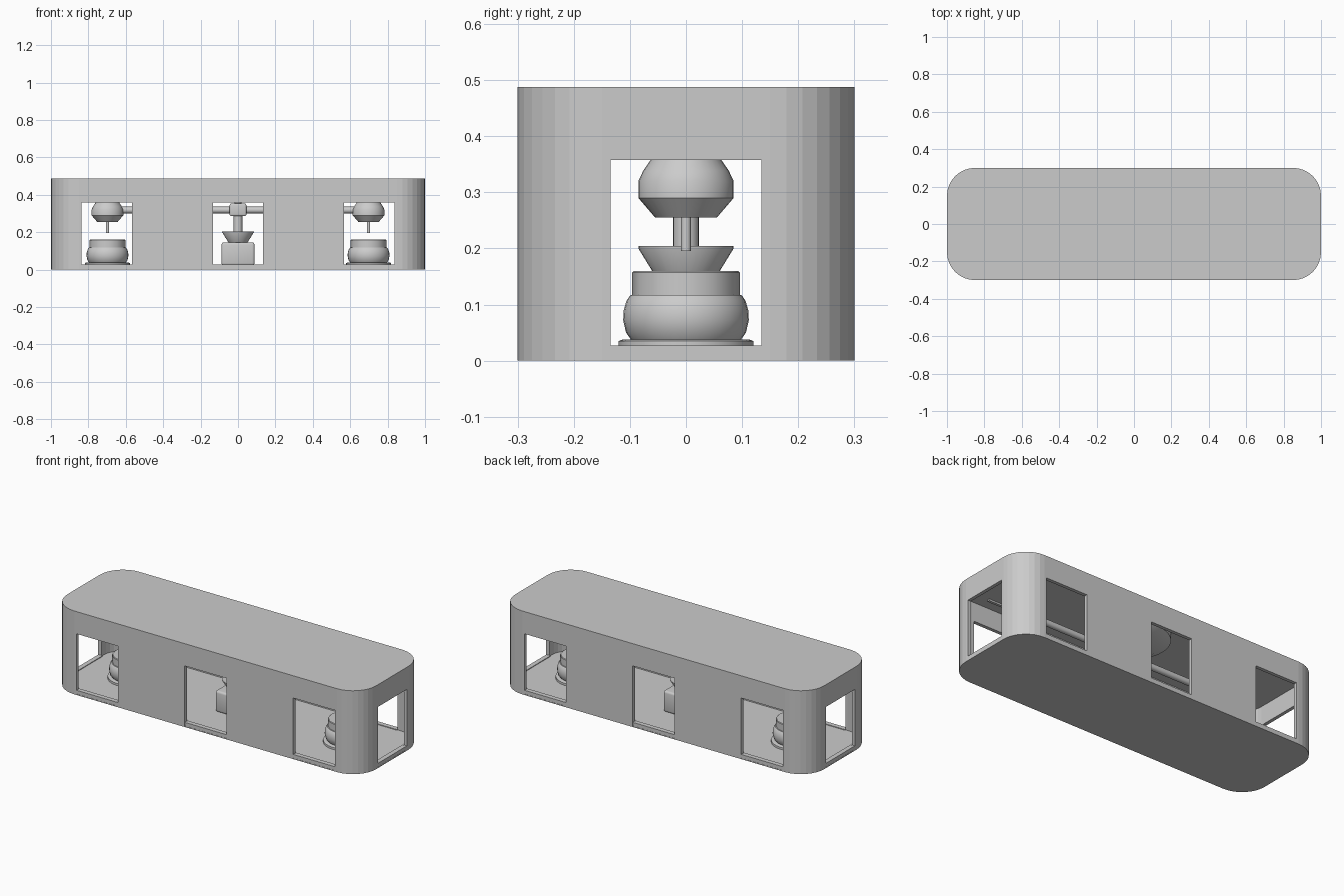
import bpy, bmesh, math
from math import sin, cos, pi

if "Cube" in bpy.data.objects:
    bpy.data.objects.remove(bpy.data.objects["Cube"])


def finish(name, bm, smooth=True):
    bmesh.ops.recalc_face_normals(bm, faces=bm.faces)
    me = bpy.data.meshes.new(name)
    bm.to_mesh(me)
    bm.free()
    ob = bpy.data.objects.new(name, me)
    bpy.context.collection.objects.link(ob)
    if smooth:
        bpy.ops.object.select_all(action='DESELECT')
        ob.select_set(True)
        bpy.context.view_layer.objects.active = ob
        bpy.ops.object.shade_smooth_by_angle(angle=math.radians(32))
    return ob


def box(name, x0, x1, y0, y1, z0, z1, bevel=0):
    bm = bmesh.new()
    bmesh.ops.create_cube(bm, size=1)
    for v in bm.verts:
        v.co = ((x0 + x1) / 2 + v.co.x * (x1 - x0),
                (y0 + y1) / 2 + v.co.y * (y1 - y0),
                (z0 + z1) / 2 + v.co.z * (z1 - z0))
    if bevel:
        bmesh.ops.bevel(bm, geom=bm.edges[:], offset=bevel, segments=3,
                        profile=0.5, affect='EDGES')
    return finish(name, bm, bevel > 0)


def rounded_slab(name, hx, hy, r, z0, z1, seg=8):
    bm = bmesh.new()
    pts = []
    for k, (sx, sy) in enumerate([(1, 1), (-1, 1), (-1, -1), (1, -1)]):
        for i in range(seg + 1):
            a = (k + i / seg) * pi / 2
            pts.append((sx * (hx - r) + r * cos(a), sy * (hy - r) + r * sin(a)))
    face = bm.faces.new([bm.verts.new((x, y, z0)) for x, y in pts])
    ext = bmesh.ops.extrude_face_region(bm, geom=[face], use_keep_orig=True)
    for v in ext['geom']:
        if isinstance(v, bmesh.types.BMVert):
            v.co.z = z1
    return finish(name, bm, False)


def lathe(name, x, profile, n=32):
    bm = bmesh.new()
    rings = [[bm.verts.new((x + r * cos(2 * pi * i / n), r * sin(2 * pi * i / n), z))
              for i in range(n)] for r, z in profile]
    for a, b in zip(rings, rings[1:]):
        for i in range(n):
            bm.faces.new((a[i], a[(i + 1) % n], b[(i + 1) % n], b[i]))
    bm.faces.new(rings[0])
    bm.faces.new(rings[-1])
    return finish(name, bm)


def cut(target, cutter):
    m = target.modifiers.new("cut", 'BOOLEAN')
    m.operation = 'DIFFERENCE'
    m.solver = 'EXACT'
    m.object = cutter
    bpy.context.view_layer.objects.active = target
    bpy.ops.object.modifier_apply(modifier=m.name)
    bpy.data.objects.remove(cutter)


# Hollow rounded housing with window openings
H, T = 0.488, 0.02
W, Z0, Z1 = 0.135, 0.005, 0.358
shell = rounded_slab("housing", 1, 0.3, 0.15, 0, H)
cut(shell, rounded_slab("cavity_cutter", 1 - T, 0.3 - T, 0.15 - T, Z0, H - T))
for x in (-0.702, 0, 0.702):
    cut(shell, box("window_cutter", x - W, x + W, -0.5, 0.5, Z0 + 0.001, Z1))
cut(shell, box("end_window_cutter", -1.5, 1.5, -W, W, Z0 + 0.001, Z1))

# Interior floor
rounded_slab("floor", 0.979, 0.279, 0.129, 0.004, 0.023)

# Window sills on the long sides and ends
for s in (-1, 1):
    for x in (-0.702, 0, 0.702):
        y = sorted((s * 0.299, s * 0.272))
        box("window_sill", x - W, x + W, *y, 0.005, 0.027)
        # Ceiling strip running behind each window
        y = sorted((s * 0.20, s * 0.215))
        box("ceiling_strip", x - 0.1, x + 0.1, *y, 0.458, 0.47)
    x = sorted((s * 0.999, s * 0.972))
    box("end_sill", *x, -W, W, 0.005, 0.027)

# Pot stations near both ends
for s in (-0.698, 0.698):
    lathe("pot_base", s, [(0.12, 0.022), (0.12, 0.035), (0.112, 0.038)])
    lathe("pot_body", s, [(0.097, 0.036), (0.107, 0.05), (0.112, 0.072),
                          (0.111, 0.09), (0.106, 0.107), (0.099, 0.117)])
    lathe("pot_collar", s, [(0.096, 0.115), (0.096, 0.157), (0.093, 0.16)], 12)
    lathe("hanging_head", s, [(0.055, 0.255), (0.085, 0.29), (0.085, 0.32),
                              (0.076, 0.339), (0.06, 0.362), (0.045, 0.40), (0.04, 0.469)])
    lathe("nozzle", s, [(0.009, 0.195), (0.009, 0.26)], 16)

# Central machine
box("center_block", -0.088, 0.088, -0.088, 0.088, 0.022, 0.145, 0.012)
lathe("center_funnel", 0, [(0.05, 0.143), (0.085, 0.2), (0.085, 0.204)])
lathe("center_post", 0, [(0.023, 0.2), (0.023, 0.29)], 20)
box("bar_coupling", -0.045, 0.045, -0.045, 0.045, 0.285, 0.353, 0.01)
lathe("ceiling_drum", 0, [(0.13, 0.40), (0.19, 0.43), (0.19, 0.469)], 40)
lathe("drum_hanger", 0, [(0.02, 0.35), (0.02, 0.405)], 20)

# Horizontal bar joining the hanging heads
bm = bmesh.new()
bmesh.ops.create_cone(bm, cap_ends=True, segments=24, radius1=0.018, radius2=0.018, depth=1.36)
for v in bm.verts:
    v.co = (v.co.z, v.co.y, v.co.x + 0.318)
finish("cross_bar", bm)
